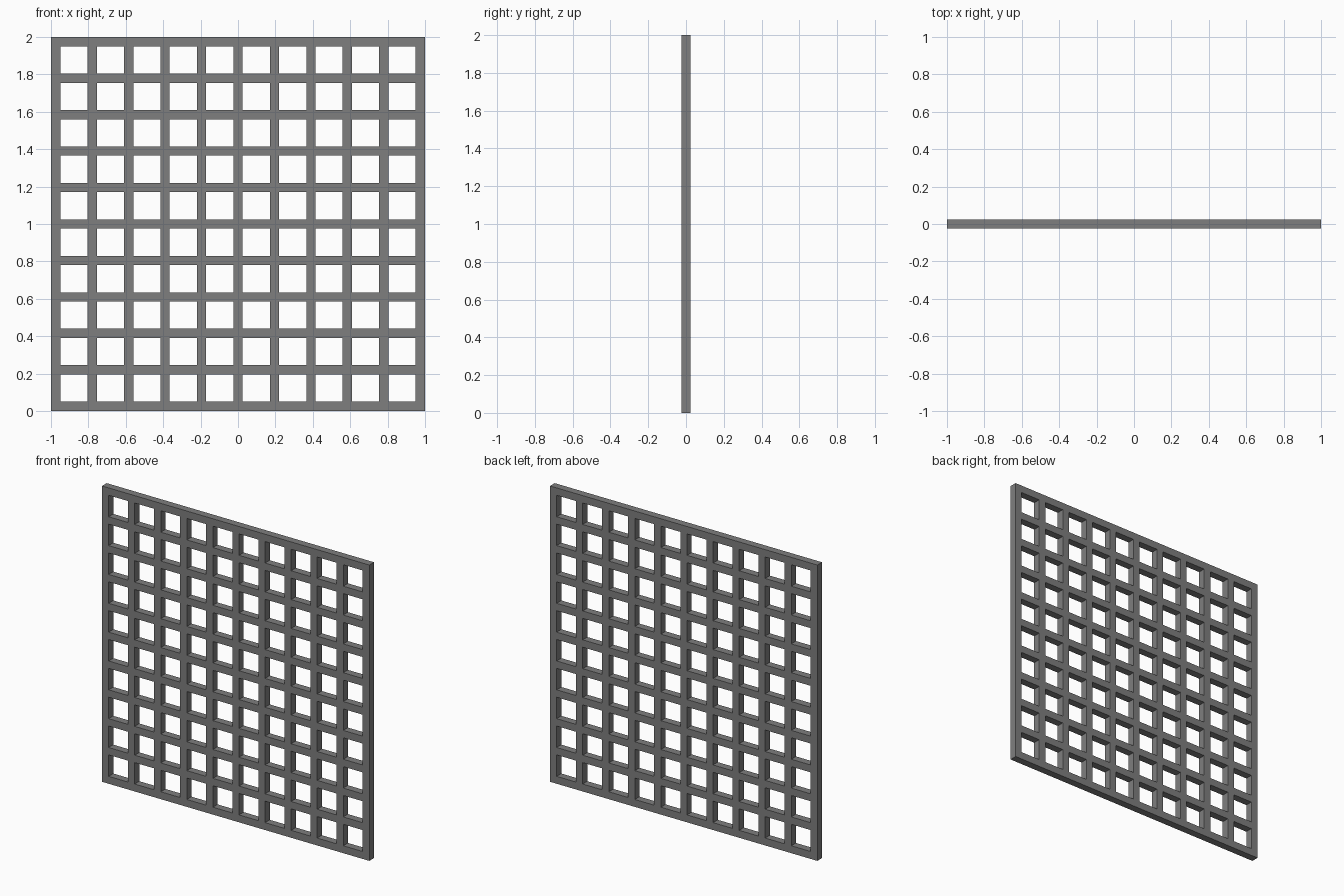
import bpy, bmesh

if "Cube" in bpy.data.objects:
    bpy.data.objects.remove(bpy.data.objects["Cube"])

N = 10            # openings per side
BAR = 0.05        # bar width and panel depth
PITCH = (2 - BAR) / N

# Edges of every bar along one axis, 0..2
cuts = [c for i in range(N + 1) for c in (i * PITCH, i * PITCH + BAR)]

# Flat lattice: all cells except the openings
bm = bmesh.new()
verts = [[bm.verts.new((x - 1, -BAR / 2, z)) for z in cuts] for x in cuts]
for i in range(len(cuts) - 1):
    for j in range(len(cuts) - 1):
        if i % 2 and j % 2:
            continue
        bm.faces.new((verts[i][j], verts[i + 1][j], verts[i + 1][j + 1], verts[i][j + 1]))

# Extrude the lattice to its depth
ext = bmesh.ops.extrude_face_region(bm, geom=bm.faces[:], use_keep_orig=True)
bmesh.ops.translate(bm, vec=(0, BAR, 0),
                    verts=[g for g in ext["geom"] if isinstance(g, bmesh.types.BMVert)])
bmesh.ops.recalc_face_normals(bm, faces=bm.faces[:])

mesh = bpy.data.meshes.new("lattice_panel")
bm.to_mesh(mesh)
bm.free()
panel = bpy.data.objects.new("lattice_panel", mesh)
bpy.context.collection.objects.link(panel)

# Dark grey finish
grey = bpy.data.materials.new("dark_grey")
grey.diffuse_color = (0.21, 0.21, 0.21, 1)
grey.use_nodes = True
grey.node_tree.nodes["Principled BSDF"].inputs["Base Color"].default_value = grey.diffuse_color
mesh.materials.append(grey)
